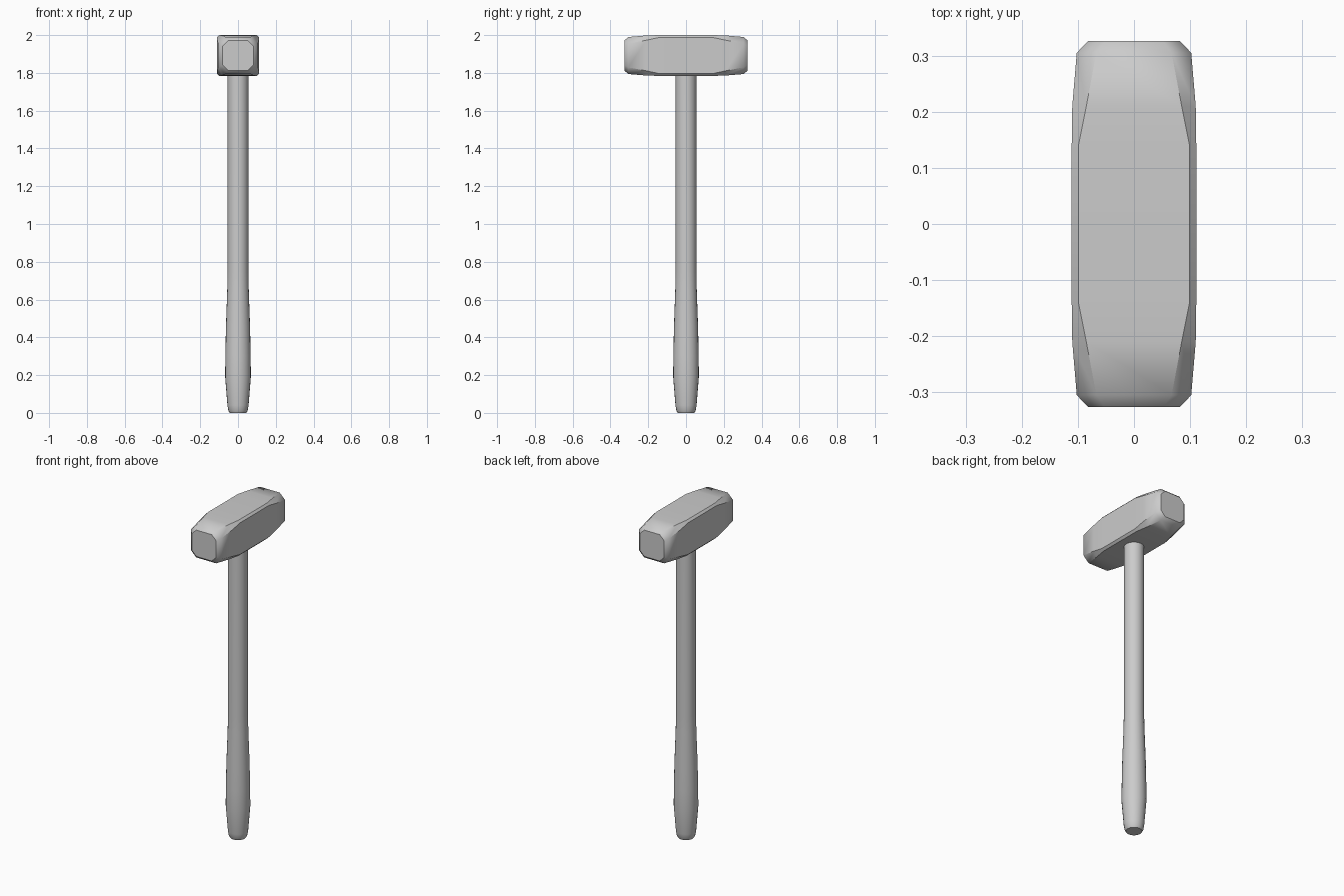
import bpy, bmesh, math

cube = bpy.data.objects.get("Cube")
if cube:
    bpy.data.objects.remove(cube, do_unlink=True)

grey = bpy.data.materials.new("plain_grey")
grey.use_nodes = True
colour = (0.6, 0.6, 0.6, 1)
grey.diffuse_color = colour
grey.node_tree.nodes["Principled BSDF"].inputs["Base Color"].default_value = colour


def loft(name, rings, angle):
    """Join equal-length rings of points into a capped, smooth-shaded part."""
    bm = bmesh.new()
    loops = [[bm.verts.new(p) for p in ring] for ring in rings]
    n = len(loops[0])
    for a, b in zip(loops, loops[1:]):
        for i in range(n):
            j = (i + 1) % n
            bm.faces.new((a[i], a[j], b[j], b[i]))
    caps = [bm.faces.new(loops[0]), bm.faces.new(loops[-1])]
    bmesh.ops.poke(bm, faces=caps)
    bmesh.ops.recalc_face_normals(bm, faces=bm.faces)
    mesh = bpy.data.meshes.new(name)
    bm.to_mesh(mesh)
    bm.free()
    mesh.materials.append(grey)
    obj = bpy.data.objects.new(name, mesh)
    bpy.context.collection.objects.link(obj)
    bpy.ops.object.select_all(action='DESELECT')
    bpy.context.view_layer.objects.active = obj
    obj.select_set(True)
    bpy.ops.object.shade_smooth_by_angle(angle=math.radians(angle))
    return obj


def chamfered_square(y, half_x, half_z, cut):
    """Eight-cornered section of the head."""
    x, z, c = half_x, half_z, cut
    pts = [(x, z - c), (x - c, z), (c - x, z), (-x, z - c),
           (-x, c - z), (c - x, -z), (x - c, -z), (x, c - z)]
    return [(px, y, 1.892 + pz) for px, pz in pts]


# Head: square block whose corner chamfers widen towards both striking faces
half = [(0.14, 0.111, 0.108, 0.012), (0.21, 0.11, 0.106, 0.025),
        (0.305, 0.102, 0.098, 0.035), (0.326, 0.082, 0.08, 0.03)]
sections = [(-y, x, z, c) for y, x, z, c in reversed(half)] + half
loft("hammer_head", [chamfered_square(*s) for s in sections], 40)

# Handle: round shaft swelling into a grip, with a tapered butt
profile = [(0.044, 0), (0.051, 0.012), (0.056, 0.04), (0.068, 0.19),
           (0.067, 0.3), (0.064, 0.45), (0.057, 0.65), (0.055, 0.75),
           (0.055, 1.82)]
sides = 24
loft("handle", [[(r * math.cos(math.tau * i / sides),
                  r * math.sin(math.tau * i / sides), z)
                 for i in range(sides)] for r, z in profile], 40)
